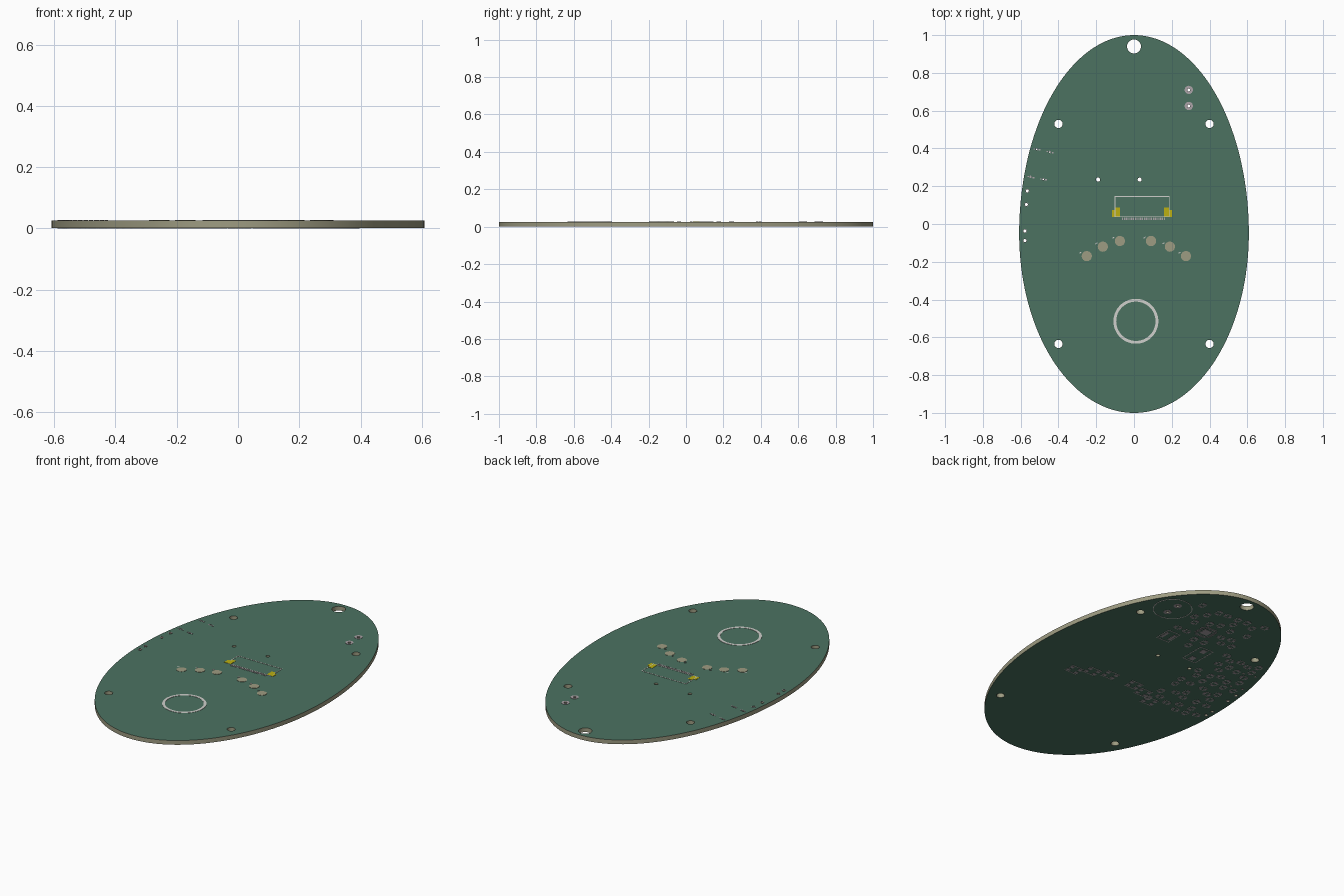
import bpy, bmesh, math, random
from mathutils import Matrix

if "Cube" in bpy.data.objects:
    bpy.data.objects.remove(bpy.data.objects["Cube"])

random.seed(4)
BOT, TOP, T = 0.0015, 0.0265, 0.0015      # board faces and plate thickness


def mat(name, r, g, b):
    m = bpy.data.materials.new(name)
    lin = [((c / 255 + 0.055) / 1.055) ** 2.4 for c in (r, g, b)]
    m.diffuse_color = (*lin, 1)
    m.use_nodes = True
    m.node_tree.nodes["Principled BSDF"].inputs["Base Color"].default_value = m.diffuse_color
    return m


GREEN = mat("green mask", 76, 114, 97)
TAN = mat("tan laminate", 158, 156, 130)
WHITE = mat("silkscreen white", 208, 208, 204)
GOLD = mat("yellow contact", 188, 176, 18)
SILVER = mat("silver pad", 172, 164, 168)

# ---- board: egg outline with drilled holes ----
EYE = [(0, 0.94, 0.037)]
MOUNT = [(sx * 0.4, y, 0.022) for sx in (-1, 1) for y in (0.53, -0.635)]
POSTS = [(0.29, 0.71, 0.008), (0.29, 0.625, 0.008)]
PEGS = [(-0.19, 0.235, 0.011), (0.03, 0.235, 0.011)]
EDGE = [(-0.565, 0.175, 0.008), (-0.57, 0.103, 0.008),
        (-0.578, -0.037, 0.008), (-0.578, -0.088, 0.008)]
VIAS = [(-0.515, 0.396, 0.004), (-0.445, 0.381, 0.004),
        (-0.548, 0.249, 0.004), (-0.48, 0.236, 0.004)]
HOLES = EYE + MOUNT + POSTS + PEGS + EDGE + VIAS


def egg(a):
    s = math.sin(a)
    return 0.608 * math.cos(a), -0.05 + s * (1.05 if s > 0 else 0.95)


def add_spline(cu, pts):
    sp = cu.splines.new('POLY')
    sp.points.add(len(pts) - 1)
    for p, (x, y) in zip(sp.points, pts):
        p.co = (x, y, 0, 1)
    sp.use_cyclic_u = True


cu = bpy.data.curves.new("board", 'CURVE')
cu.dimensions, cu.fill_mode, cu.extrude = '2D', 'BOTH', (TOP - BOT) / 2
add_spline(cu, [egg(2 * math.pi * i / 160) for i in range(160)])
for x, y, r in HOLES:
    n = 32 if r > 0.02 else 16
    add_spline(cu, [(x + r * math.cos(2 * math.pi * i / n),
                     y + r * math.sin(2 * math.pi * i / n)) for i in range(n)])
board = bpy.data.objects.new("board", cu)
board.location.z = (TOP + BOT) / 2
bpy.context.collection.objects.link(board)
bpy.context.view_layer.objects.active = board
board.select_set(True)
bpy.ops.object.convert(target='MESH')
board = bpy.context.object
board.data.materials.clear()
board.data.materials.append(GREEN)
board.data.materials.append(TAN)
bm = bmesh.new()
bm.from_mesh(board.data)
bmesh.ops.remove_doubles(bm, verts=bm.verts, dist=1e-5)
bmesh.ops.recalc_face_normals(bm, faces=bm.faces)
for f in bm.faces:                         # mask on flat faces, laminate on walls
    f.material_index = 0 if abs(f.normal.z) > 0.5 else 1
bm.to_mesh(board.data)
bm.free()
bpy.ops.object.shade_smooth_by_angle(angle=math.radians(40))


# ---- thin plates on either face ----
class Plates:
    def __init__(self, name, material, top=True):
        self.name, self.material, self.bm = name, material, bmesh.new()
        self.z0 = TOP if top else 0.0

    def box(self, x, y, w, h, rot=0):
        m = (Matrix.Translation((x, y, self.z0 + T / 2)) @ Matrix.Rotation(rot, 4, 'Z')
             @ Matrix.Diagonal((w, h, T, 1)))
        bmesh.ops.create_cube(self.bm, size=1, matrix=m)

    def frame(self, x, y, w, h, t=0.005):
        for s in (-1, 1):
            self.box(x, y + s * h / 2, w + t, t)
            self.box(x + s * w / 2, y, t, h + t)

    def ring(self, x, y, ro, ri, n=32):
        loops = []
        for r, z in ((ri, 0), (ro, 0), (ro, T), (ri, T)):
            loops.append([self.bm.verts.new((x + r * math.cos(2 * math.pi * i / n),
                          y + r * math.sin(2 * math.pi * i / n), self.z0 + z))
                          for i in range(n)])
        for k in range(4):
            a, b = loops[k], loops[(k + 1) % 4]
            for i in range(n):
                j = (i + 1) % n
                self.bm.faces.new((a[i], a[j], b[j], b[i]))

    def disc(self, x, y, r):
        bmesh.ops.create_cone(self.bm, cap_ends=True, segments=28, radius1=r, radius2=r,
                              depth=T, matrix=Matrix.Translation((x, y, self.z0 + T / 2)))

    def done(self):
        bmesh.ops.recalc_face_normals(self.bm, faces=self.bm.faces)
        me = bpy.data.meshes.new(self.name)
        self.bm.to_mesh(me)
        self.bm.free()
        me.materials.append(self.material)
        bpy.context.collection.objects.link(bpy.data.objects.new(self.name, me))


top_marks = Plates("top_silkscreen", WHITE)
top_pads = Plates("top_pads", SILVER)
windows = Plates("light_windows", TAN)
contacts = Plates("connector_contacts", GOLD)
low_marks = Plates("bottom_silkscreen", WHITE, False)
low_pads = Plates("bottom_pads", SILVER, False)

# big ring and connector on the top
top_marks.ring(0.01, -0.515, 0.119, 0.104, 64)
CX = 0.043
top_marks.frame(CX, 0.092, 0.286, 0.107, 0.004)
for s in (-1, 1):
    contacts.box(CX + s * 0.138, 0.055, 0.042, 0.036)
    contacts.box(CX + s * 0.130, 0.080, 0.026, 0.014)
for i in range(24):
    top_pads.box(-0.06 + i * 0.0096, 0.028, 0.006, 0.014)

# six light windows on the top, with the lights' footprints below
LIGHTS = [(-0.25, -0.17), (-0.165, -0.12), (-0.075, -0.09),
          (0.09, -0.09), (0.19, -0.12), (0.275, -0.17)]
for x, y in LIGHTS:
    windows.disc(x, y, 0.027)
    top_marks.box(x - 0.034, y + 0.018, 0.012, 0.005, 0.6)
    for sx in (-1, 1):
        for sy in (-1, 1):
            low_pads.box(x + sx * 0.027, y + sy * 0.016, 0.022, 0.018)
        low_marks.box(x, y + sx * 0.032, 0.08, 0.004)

# plated holes on both faces
for x, y, r in POSTS:
    top_pads.ring(x, y, 0.022, r)
    low_pads.ring(x, y, 0.022, r)
for x, y, r in EDGE + VIAS:
    for p in (top_pads, low_pads):
        p.ring(x, y, r + 0.003, r, 16)
for x, y, r in VIAS:
    top_pads.box(x + 0.015, y - 0.003, 0.01, 0.008)
    top_pads.box(x - 0.013, y + 0.002, 0.008, 0.006)

# bottom: round part outline, square chip, oblong outline, small box
low_marks.ring(0.29, 0.667, 0.106, 0.102, 48)
CHIP = (-0.007, 0.59)
low_pads.box(*CHIP, 0.05, 0.05)
for i in range(8):
    d = -0.0315 + i * 0.009
    for s in (-1, 1):
        low_pads.box(CHIP[0] + d, CHIP[1] + s * 0.043, 0.005, 0.016)
        low_pads.box(CHIP[0] + s * 0.043, CHIP[1] + d, 0.016, 0.005)
low_marks.frame(-0.13, 0.377, 0.085, 0.15, 0.004)
for s in (-1, 1):
    low_pads.box(-0.13, 0.377 + s * 0.045, 0.03, 0.035)
low_marks.frame(0.12, 0.43, 0.08, 0.10, 0.004)
for s in (-1, 1):
    low_pads.box(0.12 + s * 0.025, 0.43, 0.016, 0.06)

# small two-pad footprints scattered clear of everything else
taken = [(x, y, r + 0.035) for x, y, r in HOLES]
taken += [(*CHIP, 0.085), (-0.13, 0.377, 0.115), (0.12, 0.43, 0.09), (0.29, 0.667, 0.14)]
for x0, x1, y0, y1, count in ((-0.55, -0.22, -0.15, 0.5, 42), (-0.22, 0.2, 0.42, 0.83, 24)):
    for _ in range(1500):
        x, y = random.uniform(x0, x1), random.uniform(y0, y1)
        inside = (x / 0.608) ** 2 + ((y + 0.05) / (1.05 if y > -0.05 else 0.95)) ** 2 < 0.86
        if not inside or any(math.hypot(x - a, y - b) < r for a, b, r in taken):
            continue
        taken.append((x, y, 0.056))
        turn = random.random() < 0.5
        for s in (-1, 1):
            u, v = s * 0.015, s * 0.016
            if turn:
                low_pads.box(x, y + u, 0.02, 0.015)
                low_marks.box(x + v, y, 0.004, 0.03)
            else:
                low_pads.box(x + u, y, 0.015, 0.02)
                low_marks.box(x, y + v, 0.03, 0.004)
        count -= 1
        if not count:
            break

for p in (top_marks, top_pads, windows, contacts, low_marks, low_pads):
    p.done()
